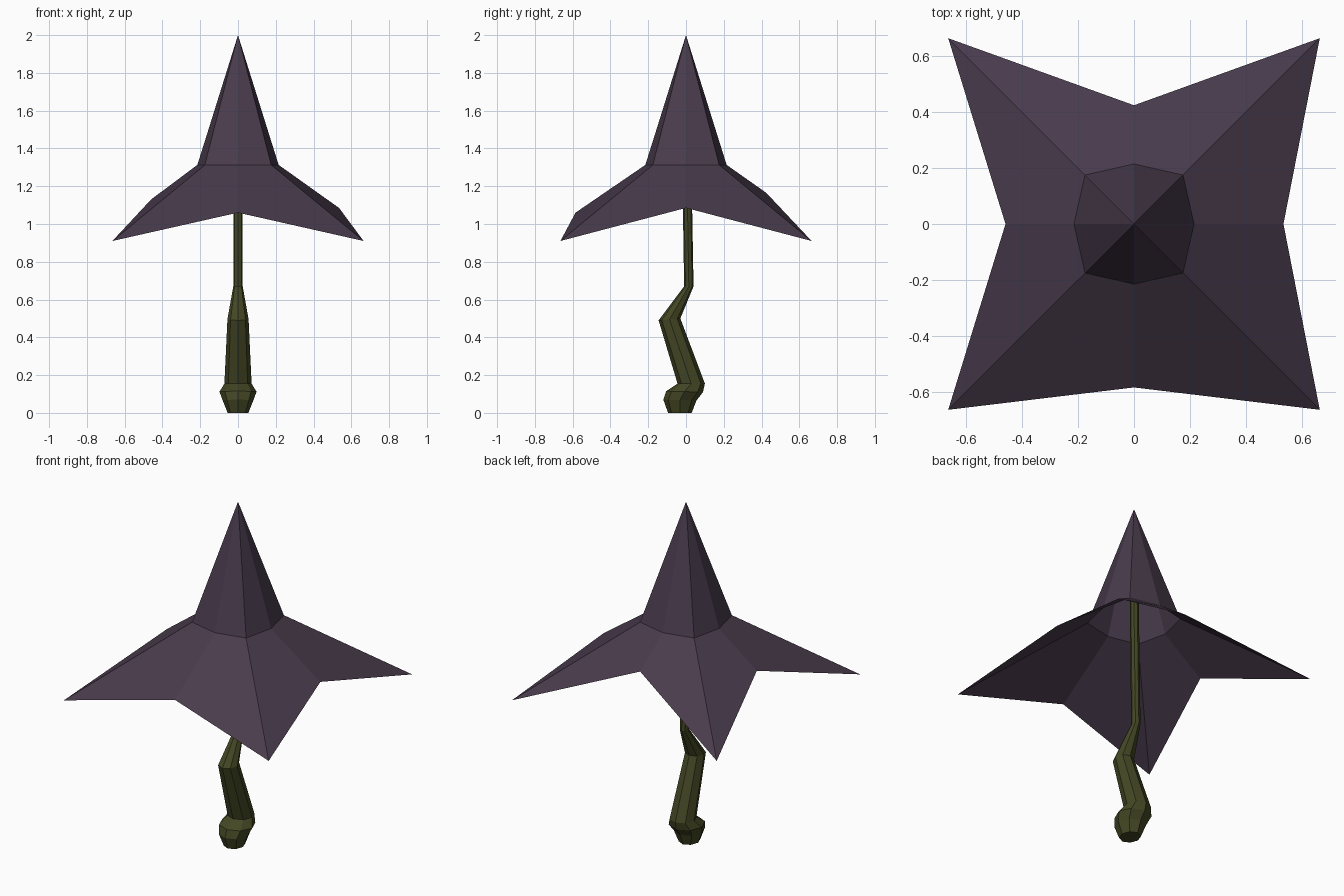
import bpy
import bmesh
from math import sin, cos, pi

if "Cube" in bpy.data.objects:
    bpy.data.objects.remove(bpy.data.objects["Cube"], do_unlink=True)

SIDES = 8


def material(name, rgb):
    mat = bpy.data.materials.new(name)
    mat.use_nodes = True
    mat.diffuse_color = (*rgb, 1)
    mat.node_tree.nodes["Principled BSDF"].inputs["Base Color"].default_value = (*rgb, 1)
    return mat


def loft(name, rings, mat, tip=None, capped=False):
    """Join successive rings of points, with an optional tip or end caps."""
    bm = bmesh.new()
    loops = [[bm.verts.new(p) for p in ring] for ring in rings]
    for low, high in zip(loops, loops[1:]):
        for i in range(SIDES):
            j = (i + 1) % SIDES
            bm.faces.new((low[i], low[j], high[j], high[i]))
    if tip:
        top = bm.verts.new(tip)
        for i in range(SIDES):
            bm.faces.new((loops[-1][i], loops[-1][(i + 1) % SIDES], top))
    if capped:
        bm.faces.new(loops[0][::-1])
        bm.faces.new(loops[-1])
    mesh = bpy.data.meshes.new(name)
    bm.to_mesh(mesh)
    bm.free()
    mesh.materials.append(mat)
    obj = bpy.data.objects.new(name, mesh)
    bpy.context.scene.collection.objects.link(obj)
    return obj


def stem_ring(front, back, half_width):
    """Eight-sided section spanning two (y, z) points."""
    points = []
    for i in range(SIDES):
        a = 2 * pi * i / SIDES
        t = (1 + sin(a)) / 2
        points.append((half_width * cos(a),
                       front[0] + t * (back[0] - front[0]),
                       front[1] + t * (back[1] - front[1])))
    return points


purple = material("dusky purple", (0.066, 0.044, 0.073))
green = material("dark olive", (0.056, 0.062, 0.017))

# Canopy: four drooping tips with uneven notches, then a tall pointed crown
TIP, TIP_Z = 0.665, 0.91
notches = [(0.535, 1.085), (0.425, 1.165), (0.46, 1.13), (0.585, 1.06)]
brim, collar = [], []
for k, (reach, z) in enumerate(notches):
    a = k * pi / 2
    d = a + pi / 4
    brim.append((reach * cos(a), reach * sin(a), z))
    brim.append((TIP * 2 ** 0.5 * cos(d), TIP * 2 ** 0.5 * sin(d), TIP_Z))
    collar.append((0.215 * cos(a), 0.215 * sin(a), 1.313))
    collar.append((0.248 * cos(d), 0.248 * sin(d), 1.313))
loft("canopy", [brim, collar], purple, tip=(0, 0, 2))

# Crooked handle with a knob at its foot and a thin shaft inside the crown
sections = [
    ((-0.095, 0.0), (0.03, 0.0), 0.055),
    ((-0.12, 0.07), (0.055, 0.065), 0.082),
    ((-0.105, 0.115), (0.09, 0.11), 0.098),
    ((-0.045, 0.155), (0.1, 0.155), 0.072),
    ((-0.145, 0.49), (-0.03, 0.5), 0.056),
    ((-0.01, 0.67), (0.04, 0.67), 0.025),
    ((-0.022, 1.45), (0.026, 1.45), 0.024),
]
loft("handle", [stem_ring(*s) for s in sections], green, capped=True)
